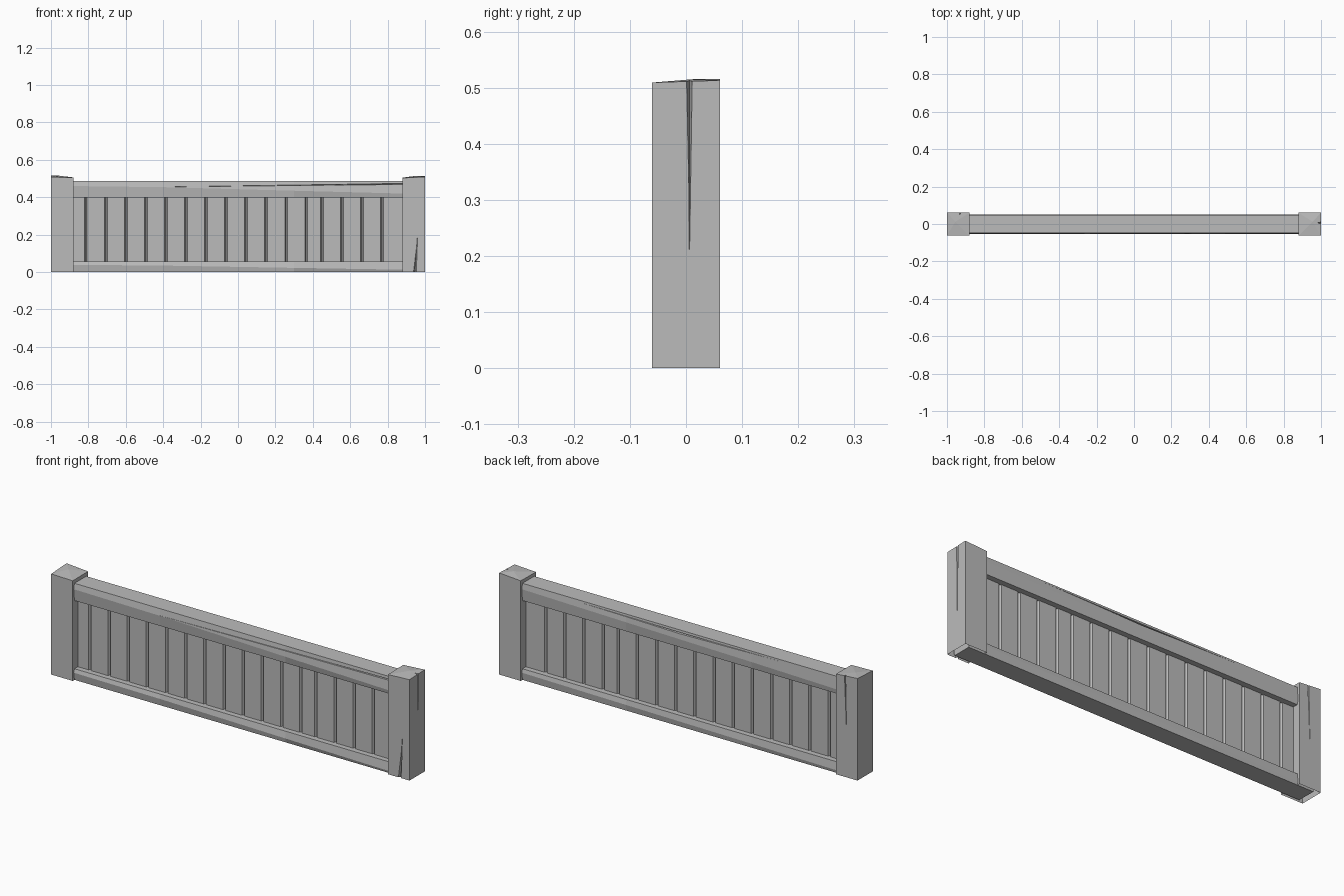
import bpy
import bmesh
from mathutils import Vector

cube = bpy.data.objects.get("Cube")
if cube:
    bpy.data.objects.remove(cube, do_unlink=True)

grey = bpy.data.materials.new("weathered grey")
grey.use_nodes = True
grey.diffuse_color = (0.5, 0.5, 0.5, 1)
grey.node_tree.nodes["Principled BSDF"].inputs["Base Color"].default_value = (0.5, 0.5, 0.5, 1)


def finish(bm, name):
    """Turn a bmesh into a flat shaded object."""
    bmesh.ops.recalc_face_normals(bm, faces=bm.faces[:])
    mesh = bpy.data.meshes.new(name)
    bm.to_mesh(mesh)
    bm.free()
    mesh.materials.append(grey)
    obj = bpy.data.objects.new(name, mesh)
    bpy.context.scene.collection.objects.link(obj)
    return obj


def loft(sections, name):
    """Join matching cross-sections into a closed solid."""
    bm = bmesh.new()
    rings = [[bm.verts.new(p) for p in s] for s in sections]
    n = len(rings[0])
    for a, b in zip(rings, rings[1:]):
        for i in range(n):
            j = (i + 1) % n
            bm.faces.new((a[i], a[j], b[j], b[i]))
    bm.faces.new(rings[0][::-1])
    bm.faces.new(rings[-1])
    return finish(bm, name)


def crack(target, start, end, across, inward):
    """Split the target with a long wedge that tapers from start to end."""
    start, end, across, inward = map(Vector, (start, end, across, inward))
    out = inward * -0.5
    wide = [start - across + out, start + across + out, start + inward]
    thin = [end - across * 0.1 + out, end + across * 0.1 + out, end + inward * 0.1]
    cutter = loft([wide, thin], "crack_cutter")
    mod = target.modifiers.new("crack", 'BOOLEAN')
    mod.operation = 'DIFFERENCE'
    mod.solver = 'EXACT'
    mod.object = cutter
    bpy.context.view_layer.objects.active = target
    bpy.ops.object.modifier_apply(modifier=mod.name)
    bpy.data.objects.remove(cutter, do_unlink=True)


def post(side, name):
    """Square post with an uneven, roughly sawn top."""
    bm = bmesh.new()
    corners = [(0.88, -0.061), (1.0, -0.061), (1.0, 0.061), (0.88, 0.061)]
    tops = [0.503, 0.509, 0.513, 0.505] if side > 0 else [0.505, 0.508, 0.515, 0.506]
    low = [bm.verts.new((side * x, y, 0)) for x, y in corners]
    high = [bm.verts.new((side * x, y, z)) for (x, y), z in zip(corners, tops)]
    peak = bm.verts.new((side * 0.955, 0.012, 0.515))
    bm.faces.new(low)
    for i in range(4):
        j = (i + 1) % 4
        bm.faces.new((low[i], low[j], high[j], high[i]))
        bm.faces.new((high[i], high[j], peak))
    return finish(bm, name)


def open_base(obj):
    """Remove the underside, leaving the post hollow from below."""
    bm = bmesh.new()
    bm.from_mesh(obj.data)
    base = [f for f in bm.faces if f.normal.z < -0.99 and f.calc_center_median().z < 0.001]
    bmesh.ops.delete(bm, geom=base, context='FACES_ONLY')
    bm.to_mesh(obj.data)
    bm.free()


def rail(z0, z1, name):
    """Hand hewn beam with a slanting ridge along its front and back."""
    sections = []
    for x, front, back in [(-0.97, 0.7, 0.25), (-0.4, 0.62, 0.4), (0.3, 0.4, 0.55), (0.97, 0.2, 0.7)]:
        h = z1 - z0
        sections.append([(x, -0.047, z0), (x, -0.053, z0 + h * front), (x, -0.047, z1),
                         (x, 0.047, z1), (x, 0.052, z0 + h * back), (x, 0.047, z0)])
    return loft(sections, name)


# Posts with their splits
left_post = post(1, "left_post")
right_post = post(-1, "right_post")
crack(left_post, (1, 0.006, 0.53), (1, 0.006, 0.19), (0, 0.008, 0), (-0.02, 0, 0))
crack(left_post, (0.945, -0.061, -0.01), (0.96, -0.061, 0.2), (0.012, 0, 0), (0, 0.015, 0))
crack(right_post, (-0.93, 0.061, 0.53), (-0.94, 0.061, 0.2), (0.005, 0, 0), (0, -0.015, 0))
for p in (left_post, right_post):
    open_base(p)

# Rails with long splits in the upper one
top_rail = rail(0.4, 0.487, "top_rail")
rail(0.0, 0.056, "bottom_rail")
crack(top_rail, (0.96, -0.05, 0.472), (-0.4, -0.05, 0.455), (0, 0, 0.005), (0, 0.015, 0))
for end in (0.55, -0.55):
    crack(top_rail, (0, 0.049, 0.472), (end, 0.049, 0.478), (0, 0, 0.005), (0, -0.015, 0))

# Boarded panel, V grooved on both sides
joints = [-0.813 + 0.107 * i for i in range(12)] + [0.449 + 0.107 * i for i in range(4)]
outline = [(-0.9, -0.02)]
for x in joints:
    outline += [(x - 0.007, -0.02), (x, -0.006), (x + 0.007, -0.02)]
outline.append((0.9, -0.02))
outline += [(x, -y) for x, y in reversed(outline)]
loft([[(x, y, z) for x, y in outline] for z in (0.03, 0.43)], "board_panel")
